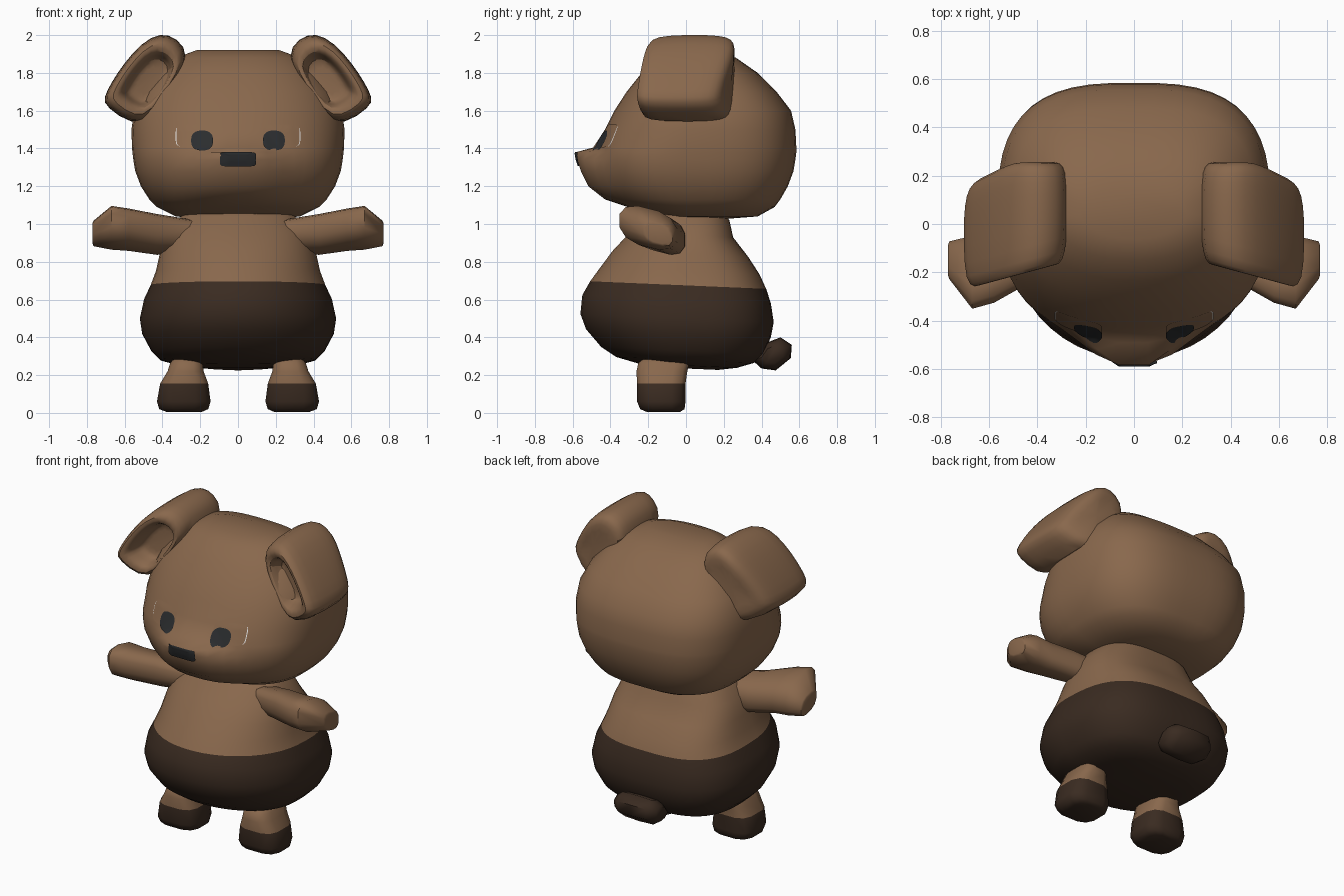
import bpy
import bmesh
from math import sin, cos, pi, exp
from mathutils import Vector
from mathutils.bvhtree import BVHTree

cube = bpy.data.objects.get("Cube")
if cube:
    bpy.data.objects.remove(cube, do_unlink=True)


def material(name, rgb):
    mat = bpy.data.materials.new(name)
    mat.use_nodes = True
    mat.diffuse_color = (*rgb, 1)
    bsdf = mat.node_tree.nodes["Principled BSDF"]
    bsdf.inputs["Base Color"].default_value = (*rgb, 1)
    bsdf.inputs["Roughness"].default_value = 0.8
    return mat


fur = material("brown fur", (0.25, 0.138, 0.073))
dark = material("dark brown fur", (0.042, 0.024, 0.015))
black = material("charcoal", (0.024, 0.026, 0.028))
white = material("eye white", (0.85, 0.85, 0.85))


def finish(name, bm, mats, mirror=False, subdivide=0):
    bmesh.ops.recalc_face_normals(bm, faces=bm.faces)
    me = bpy.data.meshes.new(name)
    bm.to_mesh(me)
    bm.free()
    for m in mats:
        me.materials.append(m)
    ob = bpy.data.objects.new(name, me)
    bpy.context.collection.objects.link(ob)
    if mirror:
        ob.modifiers.new("Mirror", 'MIRROR')
    if subdivide:
        mod = ob.modifiers.new("Smooth", 'SUBSURF')
        mod.levels = mod.render_levels = subdivide
    bpy.ops.object.select_all(action='DESELECT')
    ob.select_set(True)
    bpy.context.view_layer.objects.active = ob
    bpy.ops.object.shade_smooth_by_angle(angle=1.0)
    return ob


def loft(name, rings, mats, split=0, **options):
    """Skin a list of point rings; bands below index split use the second material."""
    bm = bmesh.new()
    loops = [[bm.verts.new(p) for p in ring] for ring in rings]
    n = len(loops[0])
    for k, (a, b) in enumerate(zip(loops, loops[1:])):
        for i in range(n):
            j = (i + 1) % n
            f = bm.faces.new((a[i], a[j], b[j], b[i]))
            f.material_index = int(k < split)
    bm.faces.new(loops[0][::-1]).material_index = int(split > 0)
    bm.faces.new(loops[-1])
    return finish(name, bm, mats, **options)


def oval(n, power):
    """Unit superellipse points."""
    out = []
    for i in range(n):
        a = 2 * pi * (i + 0.5) / n
        c, s = cos(a), sin(a)
        out.append((abs(c) ** (2 / power) * (1 if c > 0 else -1),
                    abs(s) ** (2 / power) * (1 if s > 0 else -1)))
    return out


def torso_ring(z, w, back, front, mid, power, tilt=0, snout=0, spread=1):
    """Horizontal section: squarer behind, rounder in front, optional muzzle."""
    ring = []
    for (bx, by), (fx, fy) in zip(oval(48, 2.9), oval(48, power)):
        if by > 0:
            x, y = bx * w, mid + by * (back - mid)
        else:
            x, y = fx * w, mid + fy * (mid - front)
            y -= snout * exp(-abs(x / spread) ** 3) * min(1, -fy * 1.2)
        ring.append((x, y, z - tilt * y))
    return ring


# Head: height, half width, back, front, front squareness, muzzle depth and spread
head_sections = [
    (1.03, .20, .25, -.05, 2.2, 0, 1), (1.04, .33, .38, -.13, 2.2, 0, 1),
    (1.09, .43, .47, -.31, 2.4, 0, 1), (1.13, .47, .50, -.37, 2.6, .06, .25),
    (1.20, .515, .54, -.42, 2.7, .10, .26), (1.28, .545, .57, -.45, 2.7, .11, .25),
    (1.34, .555, .58, -.465, 2.6, .115, .23), (1.38, .56, .585, -.468, 2.5, .122, .17),
    (1.405, .562, .585, -.468, 2.4, .025, .17), (1.5, .565, .58, -.43, 2.3, 0, 1),
    (1.6, .55, .557, -.38, 2.2, 0, 1), (1.7, .505, .48, -.315, 2.2, 0, 1),
    (1.8, .42, .38, -.235, 2.2, 0, 1), (1.88, .33, .265, -.15, 2.2, 0, 1),
    (1.92, .22, .14, -.06, 2.2, 0, 1)]
head = loft("head", [torso_ring(z, w, b, f, .05, power, 0, s, spread)
                     for z, w, b, f, power, s, spread in head_sections], [fur])

# Body with a dark lower half
body_sections = [
    (.235, .14, .17, -.07), (.25, .30, .27, -.25), (.28, .41, .36, -.37),
    (.33, .46, .41, -.45), (.42, .508, .45, -.53), (.5, .52, .465, -.56),
    (.6, .498, .45, -.55), (.675, .463, .425, -.508), (.75, .435, .39, -.455),
    (.84, .415, .33, -.39), (.94, .38, .25, -.30), (1.03, .31, .23, -.2),
    (1.07, .27, .2, -.16)]
loft("body", [torso_ring(z, w, b, f, -.03, 2.05, .043)
              for z, w, b, f in body_sections], [fur, dark], split=7)

# Legs with dark feet: height, x range, y range
leg_sections = [
    (.005, .19, .38, -.21, -.03), (.02, .155, .42, -.245, -.005),
    (.06, .142, .432, -.262, 0), (.155, .155, .415, -.262, 0),
    (.22, .18, .375, -.265, .01), (.265, .185, .36, -.255, .02),
    (.3, .21, .33, -.21, 0)]
loft("legs", [[((a + b) / 2 + u * (b - a) / 2, (c + d) / 2 + v * (d - c) / 2, z)
               for u, v in oval(12, 3.2)] for z, a, b, c, d in leg_sections],
     [fur, dark], split=3, mirror=True)

# Arms: x, centre y, centre z, half depth, half height
arm_sections = [
    (.2, -.08, .93, .09, .08), (.43, -.125, .945, .12, .10),
    (.58, -.185, .97, .145, .102), (.67, -.2, .98, .155, .105),
    (.765, -.15, .95, .08, .062), (.77, -.15, .95, .065, .05)]
loft("arms", [[(x, cy + u * ry, cz + v * rz - .25 * u * ry)
               for u, v in oval(12, 2.6)] for x, cy, cz, ry, rz in arm_sections],
     [fur], mirror=True)

# Tail: a faceted side outline stepped across x
tail_outline = [(.35, .28), (.41, .365), (.5, .4), (.56, .36), (.555, .29),
                (.475, .225), (.4, .235)]
loft("tail", [[(x, .46 + (y - .46) * s, .31 + (z - .31) * s)
               for y, z in tail_outline]
              for x, s in ((-.15, .55), (-.1, .95), (0, 1), (.1, .95), (.15, .55))],
     [dark])

# Ears: one outline stepped from the recess floor over the rim to the back
outline = [(.25, 1.89), (.32, 1.985), (.41, 2.015), (.51, 1.96), (.605, 1.85),
           (.67, 1.75), (.715, 1.665), (.70, 1.62), (.56, 1.52), (.46, 1.56),
           (.34, 1.73)]
mid_x, mid_z = .462, 1.75


def ear_ring(scale, y, in_front):
    """Scaled outline whose front leans out and whose back curls forward."""
    ring = []
    for x, z in outline:
        px, pz = mid_x + (x - mid_x) * scale, mid_z + (z - mid_z) * scale
        slant = .27 * (.64 - px) if in_front else -.5 * max(0, px - .5)
        ring.append((px, y + slant, pz))
    return ring


ear_steps = [(.35, -.15, True), (.5, -.155, True), (.56, -.2, True),
             (.63, -.25, True), (.82, -.262, True), (.97, -.22, True),
             (1.0, -.08, True), (1.0, .13, False), (.96, .22, False),
             (.85, .255, False), (.6, .26, False)]
loft("ears", [ear_ring(*step) for step in ear_steps], [fur],
     mirror=True, subdivide=1)

# Face plates, draped on the front of the head
skin = BVHTree.FromPolygons([v.co for v in head.data.vertices],
                            [p.vertices[:] for p in head.data.polygons])


def plate(name, cx, cz, rx, rz, power, lift, mat, mirror=True):
    bm = bmesh.new()

    def drape(x, z):
        hit = skin.ray_cast(Vector((x, -2, z)), Vector((0, 1, 0)))[0]
        return bm.verts.new((x, hit.y - lift, z))

    rim = oval(28, power)
    loops = [[drape(cx + u * rx * k / 5, cz + v * rz * k / 5) for u, v in rim]
             for k in range(1, 6)]
    bm.faces.new(loops[0])
    for a, b in zip(loops, loops[1:]):
        for i in range(len(rim)):
            j = (i + 1) % len(rim)
            bm.faces.new((a[i], b[i], b[j], a[j]))
    return finish(name, bm, [mat], mirror=mirror)


plate("eye_whites", .233, 1.465, .097, .058, 5, .003, white)
plate("eyelids", .229, 1.467, .097, .061, 5, .005, fur)
plate("pupils", .19, 1.442, .058, .053, 2.5, .0095, black)
plate("nose", 0, 1.343, .096, .038, 7, .008, black, mirror=False)
